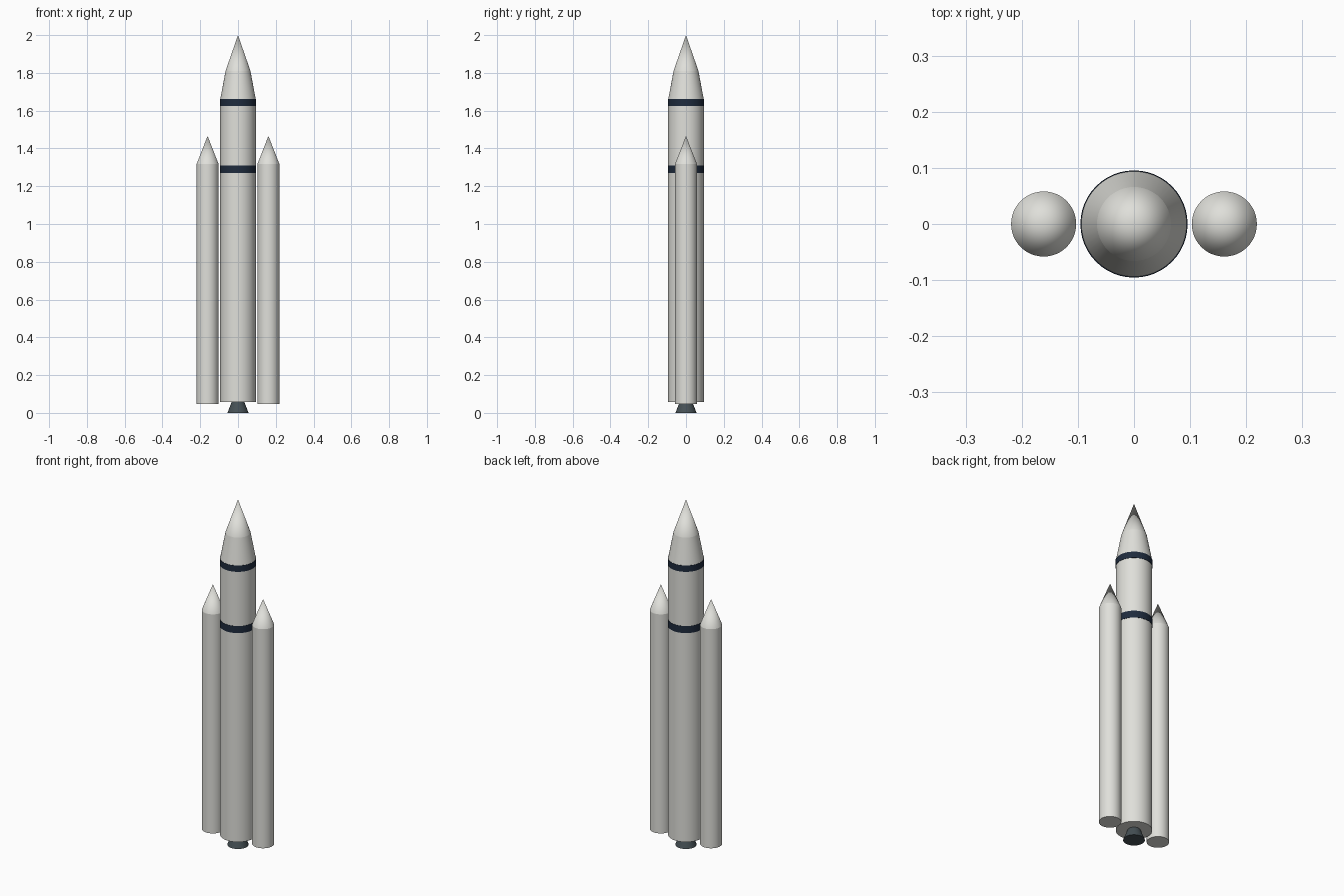
import bpy
import math

if "Cube" in bpy.data.objects:
    bpy.data.objects.remove(bpy.data.objects["Cube"])


def material(name, rgb):
    m = bpy.data.materials.new(name)
    m.diffuse_color = (*rgb, 1)
    m.use_nodes = True
    m.node_tree.nodes["Principled BSDF"].inputs["Base Color"].default_value = m.diffuse_color
    return m


WHITE = material("warm_white", (0.74, 0.74, 0.70))
NAVY = material("navy", (0.013, 0.024, 0.047))
STEEL = material("dark_steel", (0.06, 0.08, 0.09))


def tube(name, mat, r_low, r_high, z_low, z_high, x=0.0, sides=48):
    """Upright closed cylinder, frustum or cone between two heights."""
    bpy.ops.mesh.primitive_cone_add(
        vertices=sides, radius1=r_low, radius2=r_high,
        depth=z_high - z_low, location=(x, 0, (z_low + z_high) / 2))
    obj = bpy.context.object
    obj.name = name
    obj.data.materials.append(mat)
    bpy.ops.object.shade_smooth_by_angle(angle=math.radians(30))
    return obj


# Core stage and two-part nose
tube("core_body", WHITE, 0.094, 0.094, 0.058, 1.66)
tube("nose_lower", WHITE, 0.094, 0.066, 1.66, 1.81)
tube("nose_tip", WHITE, 0.066, 0.0, 1.81, 2.0)

# Dark bands
tube("lower_band", NAVY, 0.0955, 0.0955, 1.27, 1.31)
tube("upper_band", NAVY, 0.0955, 0.0955, 1.625, 1.661)

# Engine nozzle
tube("engine_nozzle", STEEL, 0.056, 0.032, 0.0, 0.062, sides=32)

# Side boosters
for side, sx in (("left", -1), ("right", 1)):
    x = 0.161 * sx
    tube(side + "_booster", WHITE, 0.058, 0.058, 0.048, 1.318, x)
    tube(side + "_booster_nose", WHITE, 0.058, 0.0, 1.318, 1.466, x)
